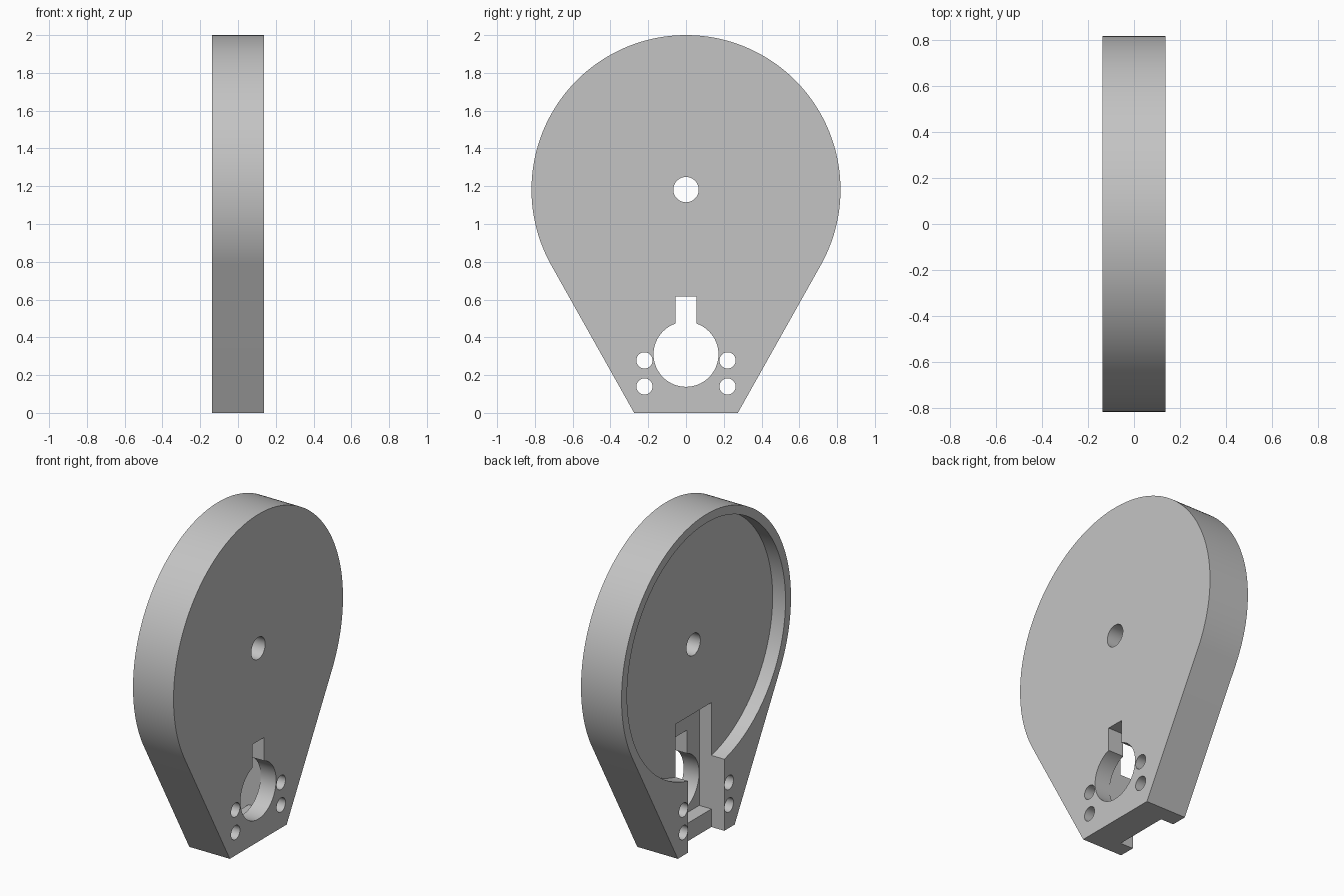
import bpy, bmesh, math
from math import sin, cos, pi

cube = bpy.data.objects.get("Cube")
if cube:
    bpy.data.objects.remove(cube, do_unlink=True)

HALF = 0.137                 # half of the plate thickness
R, CZ, FOOT = 0.818, 1.182, 0.2745
FLOOR = -0.05                # pocket floor
DEEP = 0.032                 # floor of the deep recess

grey = bpy.data.materials.new("plain grey")
grey.use_nodes = True
colour = (0.55, 0.55, 0.55, 1)
grey.diffuse_color = colour
grey.node_tree.nodes["Principled BSDF"].inputs["Base Color"].default_value = colour


def prism(name, outline, x0, x1):
    """Extrude a (y, z) outline along x."""
    bm = bmesh.new()
    face = bm.faces.new([bm.verts.new((x0, y, z)) for y, z in outline])
    ext = bmesh.ops.extrude_face_region(bm, geom=[face])
    moved = [v for v in ext["geom"] if isinstance(v, bmesh.types.BMVert)]
    bmesh.ops.translate(bm, verts=moved, vec=(x1 - x0, 0, 0))
    bmesh.ops.recalc_face_normals(bm, faces=bm.faces)
    mesh = bpy.data.meshes.new(name)
    bm.to_mesh(mesh)
    bm.free()
    mesh.materials.append(grey)
    obj = bpy.data.objects.new(name, mesh)
    bpy.context.collection.objects.link(obj)
    return obj


def circle(y, z, r, n):
    return [(y + r * cos(2 * pi * i / n), z + r * sin(2 * pi * i / n)) for i in range(n)]


def box(half, z0, z1):
    return [(-half, z0), (half, z0), (half, z1), (-half, z1)]


# Teardrop plate: flat foot, straight flanks tangent to a large round head
a = math.asin(R / math.hypot(FOOT, CZ)) - math.atan2(FOOT, CZ)
steps = 140
arc = [-a + (pi + 2 * a) * i / steps for i in range(steps + 1)]
outline = [(-FOOT, 0), (FOOT, 0)] + [(R * cos(t), CZ + R * sin(t)) for t in arc]
plate = prism("teardrop_plate", outline, -HALF, HALF)

# Cutters: round pocket, channel, recess, keyhole and drilled holes
cutters = [
    prism("pocket_cutter", circle(0, CZ, 0.765, 128), -0.3, FLOOR),
    prism("channel_cutter", box(0.174, -0.1, 0.6), -0.3, FLOOR),
    prism("recess_cutter", box(0.174, 0.11, 0.76), -0.3, DEEP),
    prism("keyhole_cutter", circle(0, 0.31, 0.172, 64), -0.3, 0.3),
    prism("key_slot_cutter", box(0.055, 0.35, 0.615), -0.3, 0.3),
    prism("axle_hole_cutter", circle(0, CZ, 0.067, 48), -0.3, 0.3),
]
for side in (-1, 1):
    for z in (0.14, 0.278):
        cutters.append(prism("screw_hole_cutter", circle(side * 0.22, z, 0.043, 32), -0.3, 0.3))

bpy.ops.object.select_all(action="DESELECT")
bpy.context.view_layer.objects.active = plate
plate.select_set(True)
for cutter in cutters:
    cutter.hide_render = True
    mod = plate.modifiers.new("cut", "BOOLEAN")
    mod.operation = "DIFFERENCE"
    mod.solver = "EXACT"
    mod.object = cutter
    bpy.ops.object.modifier_apply(modifier=mod.name)
    bpy.data.objects.remove(cutter, do_unlink=True)

bpy.ops.object.shade_smooth_by_angle(angle=math.radians(30))
